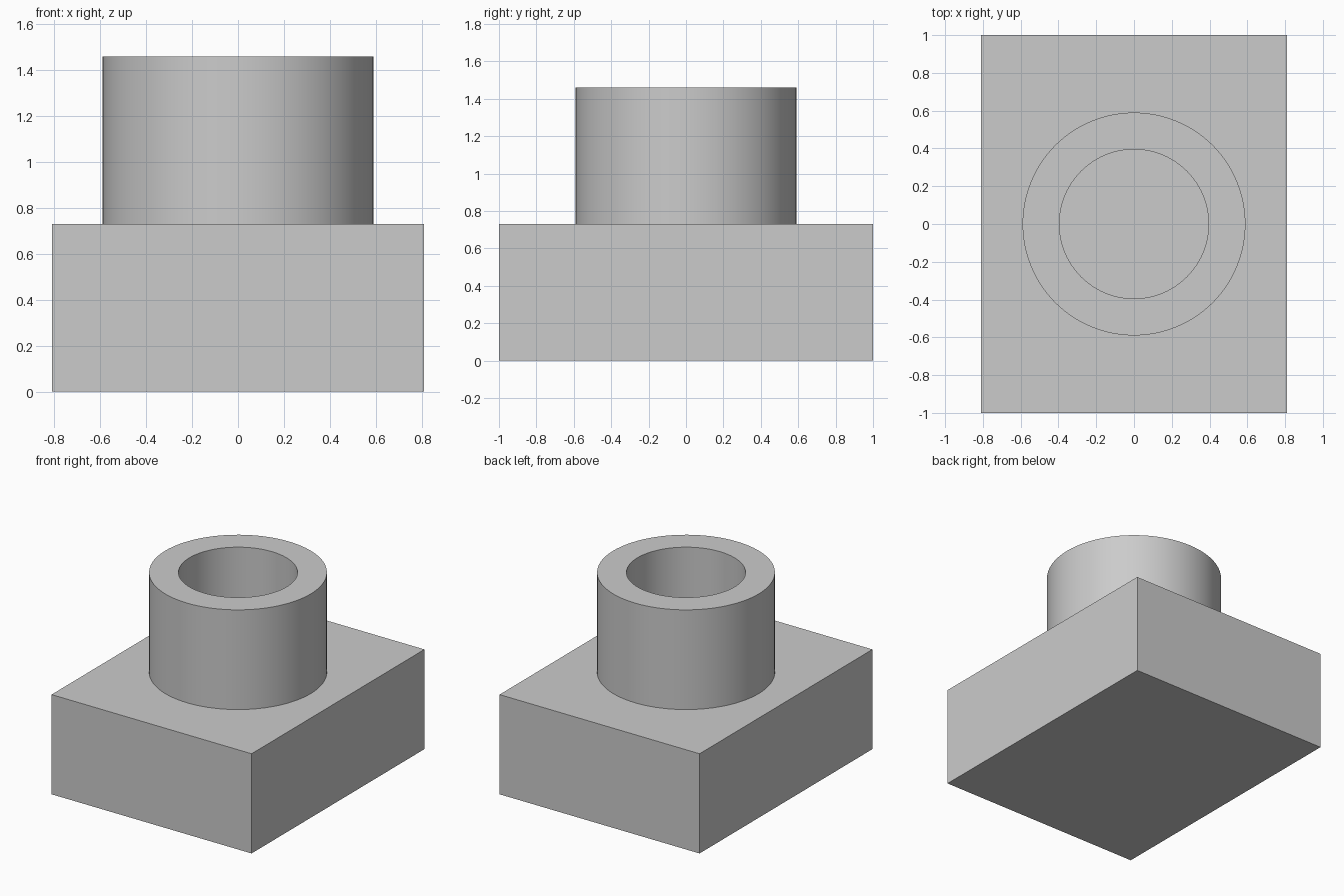
import bpy
import bmesh
import math

cube = bpy.data.objects.get("Cube")
if cube:
    bpy.data.objects.remove(cube, do_unlink=True)

BASE_HEIGHT = 0.73
TOP = 1.46
SEGMENTS = 96

grey = bpy.data.materials.new("light_grey")
grey.use_nodes = True
colour = (0.6, 0.6, 0.6, 1)
grey.diffuse_color = colour
grey.node_tree.nodes["Principled BSDF"].inputs["Base Color"].default_value = colour


def finish(bm, name):
    """Turn a bmesh into a named grey object."""
    bmesh.ops.recalc_face_normals(bm, faces=bm.faces)
    mesh = bpy.data.meshes.new(name)
    bm.to_mesh(mesh)
    bm.free()
    mesh.materials.append(grey)
    obj = bpy.data.objects.new(name, mesh)
    bpy.context.collection.objects.link(obj)
    return obj


# Solid rectangular base
bm = bmesh.new()
bmesh.ops.create_cube(bm, size=1)
bmesh.ops.scale(bm, vec=(1.62, 2, BASE_HEIGHT), verts=bm.verts)
bmesh.ops.translate(bm, vec=(0, 0, BASE_HEIGHT / 2), verts=bm.verts)
finish(bm, "base_block")

# Thick-walled round collar, open down to the top of the base
bm = bmesh.new()
profile = [(0.59, BASE_HEIGHT), (0.59, TOP), (0.395, TOP), (0.395, BASE_HEIGHT)]
points = [bm.verts.new((r, 0, z)) for r, z in profile]
edges = [bm.edges.new(pair) for pair in zip(points, points[1:])]
bmesh.ops.spin(bm, geom=points + edges, cent=(0, 0, 0), axis=(0, 0, 1),
               angle=math.tau, steps=SEGMENTS, use_merge=True)
bmesh.ops.remove_doubles(bm, verts=bm.verts, dist=0.0001)
collar = finish(bm, "round_collar")

# Smooth walls with crisp rims
bpy.ops.object.select_all(action="DESELECT")
collar.select_set(True)
bpy.context.view_layer.objects.active = collar
bpy.ops.object.shade_smooth_by_angle(angle=math.radians(30))
